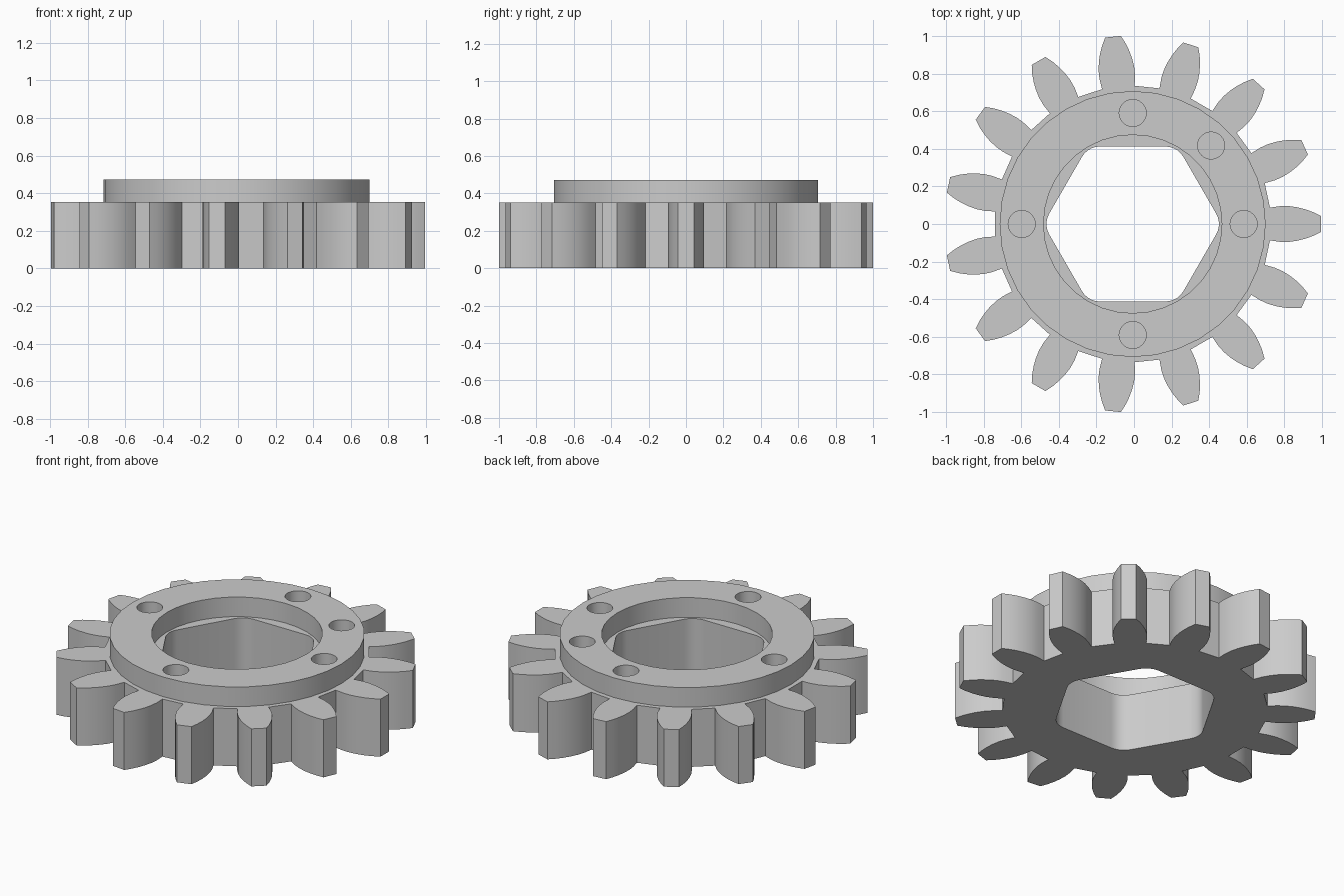
import bpy, bmesh
from math import sin, cos, radians, pi, sqrt

cube = bpy.data.objects.get("Cube")
if cube:
    bpy.data.objects.remove(cube, do_unlink=True)

CENTRE_X = -0.007
GEAR_TOP, FLANGE_TOP = 0.352, 0.472
TEETH = 15

grey = bpy.data.materials.new("plain_grey")
grey.use_nodes = True
grey.diffuse_color = (0.6, 0.6, 0.6, 1)
grey.node_tree.nodes["Principled BSDF"].inputs["Base Color"].default_value = (0.6, 0.6, 0.6, 1)


def polar(r, degrees):
    return r * cos(radians(degrees)), r * sin(radians(degrees))


def circle(r, count, cx=0, cy=0):
    return [(cx + r * cos(2 * pi * i / count), cy + r * sin(2 * pi * i / count))
            for i in range(count)]


def gear_outline():
    """Counter-clockwise outline; each flank is (radius, half angle) from root to tip."""
    flank = [(0.735, 6.8), (0.79, 6.9), (0.835, 6.55), (0.88, 5.8),
             (0.92, 4.9), (0.96, 3.8), (1.002, 2.4)]
    points = []
    for i in range(TEETH):
        mid = i * 360 / TEETH
        points += [polar(r, mid - a) for r, a in flank]
        points += [polar(r, mid + a) for r, a in reversed(flank)]
    return points


def rounded_hexagon(apothem, fillet, steps=5):
    """Hexagon with corners on the x axis and filleted corners."""
    reach = (apothem - fillet) * 2 / sqrt(3)
    points = []
    for corner in range(0, 360, 60):
        cx, cy = polar(reach, corner)
        for s in range(steps + 1):
            dx, dy = polar(fillet, corner - 30 + 60 * s / steps)
            points.append((cx + dx, cy + dy))
    return points


def plate(name, outer, holes, z0, z1, closed_below=True):
    """Extruded flat shape with holes running right through it."""
    bm = bmesh.new()
    rims = {z0: [], z1: []}
    for loop in [outer] + [list(reversed(h)) for h in holes]:
        low = [bm.verts.new((x, y, z0)) for x, y in loop]
        high = [bm.verts.new((x, y, z1)) for x, y in loop]
        for i in range(len(loop)):
            j = (i + 1) % len(loop)
            bm.faces.new((low[i], low[j], high[j], high[i]))
            rims[z0].append(bm.edges.get((low[i], low[j])))
            rims[z1].append(bm.edges.get((high[i], high[j])))
    for z, up in ((z0, -1), (z1, 1)):
        if z == z0 and not closed_below:
            continue
        fill = bmesh.ops.triangle_fill(bm, edges=rims[z], use_beauty=True)
        for f in fill["geom"]:
            if isinstance(f, bmesh.types.BMFace):
                f.normal_update()
                if f.normal.z * up < 0:
                    f.normal_flip()
    mesh = bpy.data.meshes.new(name)
    bm.to_mesh(mesh)
    bm.free()
    mesh.materials.append(grey)
    obj = bpy.data.objects.new(name, mesh)
    obj.location.x = CENTRE_X
    bpy.context.collection.objects.link(obj)
    bpy.ops.object.select_all(action="DESELECT")
    obj.select_set(True)
    bpy.context.view_layer.objects.active = obj
    bpy.ops.object.shade_smooth_by_angle(angle=radians(25))
    return obj


# Toothed wheel with a hexagonal bore
plate("toothed_wheel", gear_outline(), [rounded_hexagon(0.412, 0.11)], 0, GEAR_TOP)

# Raised flange with a round recess and five blind bolt holes
bolt_holes = [circle(0.072, 24, *polar(0.59, a)) for a in (0, 45, 90, 180, 270)]
plate("raised_flange", circle(0.707, 36), [circle(0.474, 36)] + bolt_holes,
      GEAR_TOP, FLANGE_TOP, closed_below=False)
